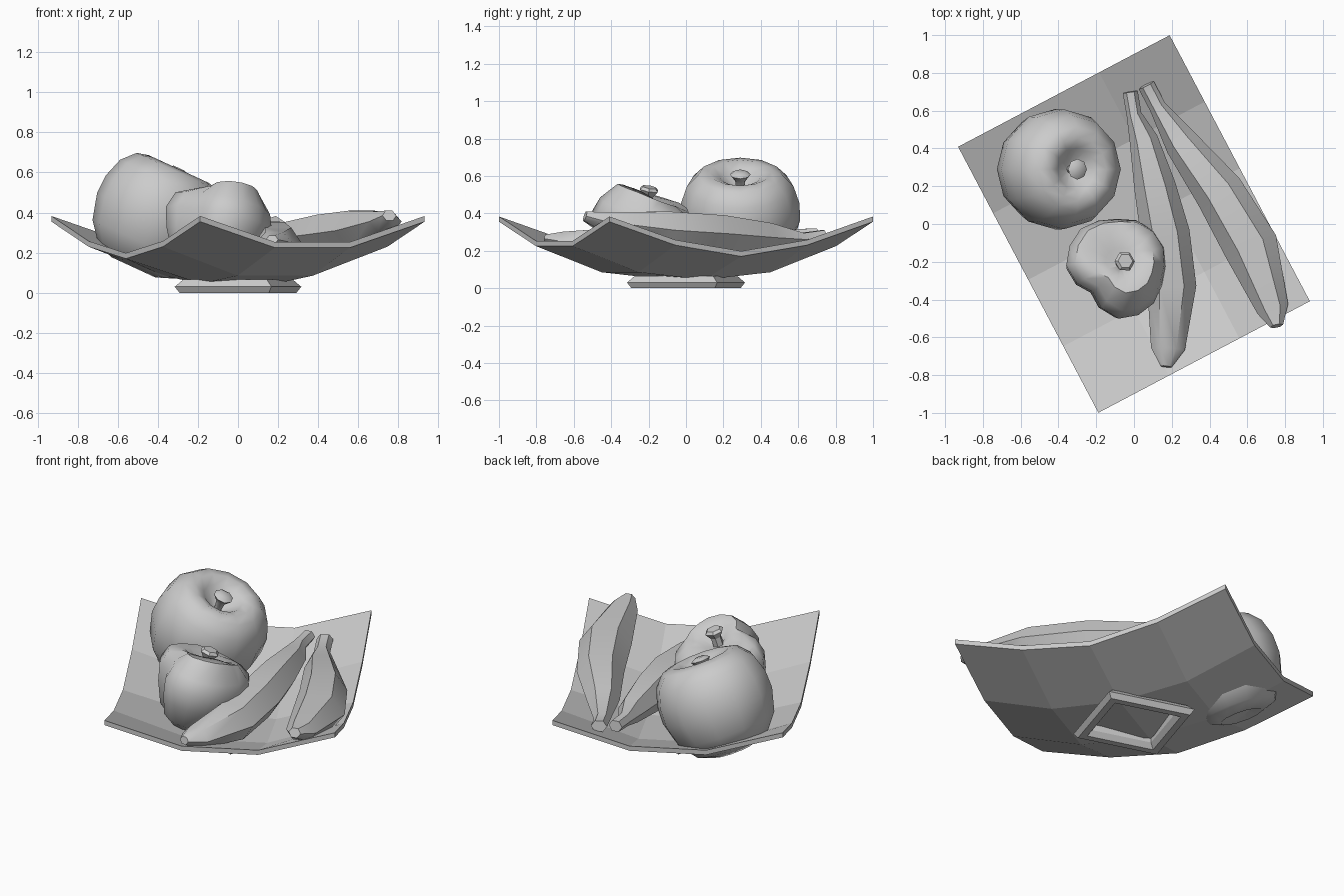
import bpy, bmesh
from math import sin, cos, pi, radians
from mathutils import Vector, Matrix, Euler

if "Cube" in bpy.data.objects:
    bpy.data.objects.remove(bpy.data.objects["Cube"])

ROT = Matrix.Rotation(radians(27.8), 4, 'Z')


def finish(name, bm, smooth=None):
    bmesh.ops.recalc_face_normals(bm, faces=bm.faces)
    me = bpy.data.meshes.new(name)
    bm.to_mesh(me)
    bm.free()
    ob = bpy.data.objects.new(name, me)
    bpy.context.collection.objects.link(ob)
    if smooth:
        bpy.ops.object.select_all(action='DESELECT')
        ob.select_set(True)
        bpy.context.view_layer.objects.active = ob
        bpy.ops.object.shade_smooth_by_angle(angle=radians(smooth))
    return ob


def loft(name, rings, smooth=None, closed=False, matrix=None):
    """Skin a list of point rings; cap the ends, or join last to first."""
    bm = bmesh.new()
    vs = [[bm.verts.new(p) for p in ring] for ring in rings]
    n = len(vs[0])
    pairs = list(zip(vs, vs[1:])) + ([(vs[-1], vs[0])] if closed else [])
    for a, b in pairs:
        for i in range(n):
            j = (i + 1) % n
            bm.faces.new((a[i], a[j], b[j], b[i]))
    if not closed:
        bm.faces.new(vs[0])
        bm.faces.new(vs[-1])
    if matrix:
        bm.transform(matrix)
    return finish(name, bm, smooth)


def ring(r, z, n, scale=lambda a: 1, lift=lambda a: 0):
    return [Vector((r * scale(a) * cos(a), r * scale(a) * sin(a), z + lift(a)))
            for a in (2 * pi * i / n for i in range(n))]


def tilted(loc, axis):
    return Matrix.Translation(loc) @ Vector((0, 0, 1)).rotation_difference(Vector(axis)).to_matrix().to_4x4()


# Tray: 3 x 4 panel dished slab
us, vs = (-.633, -.211, .211, .633), (-.796, -.398, 0, .398, .796)
inner, outer = (.355, .23, .17), None
heights = {True: (.17, .23, .355), False: (.045, .085, .225)}
bm = bmesh.new()
layers = []
for t in (0, .028):
    layers.append([[bm.verts.new((u, v, heights[abs(u) > .5][abs(k - 2)] + t))
                    for k, v in enumerate(vs)] for u in us])
for g in layers:
    for i in range(3):
        for k in range(4):
            bm.faces.new((g[i][k], g[i + 1][k], g[i + 1][k + 1], g[i][k + 1]))
lo, hi = [[g[i][0] for i in range(4)] + [g[3][k] for k in range(1, 5)]
          + [g[i][4] for i in (2, 1, 0)] + [g[0][k] for k in (3, 2, 1)] for g in layers]
for i in range(len(lo)):
    j = (i + 1) % len(lo)
    bm.faces.new((lo[i], lo[j], hi[j], hi[i]))
bm.transform(ROT)
finish("tray", bm)

# Foot: four-sided hollow ring
foot = [(.33, 0), (.357, .03), (.31, .065), (.24, .065), (.245, .03), (.275, 0)]
loft("tray_foot", [ring(r, z, 4) for r, z in foot], closed=True, matrix=ROT)

# Apple with dimpled crown
apple_m = tilted((-.40, .29, .39), (.42, 0, .91))
apple = [(.05, -.24), (.12, -.29), (.21, -.255), (.285, -.16), (.32, -.03), (.317, .07),
         (.285, .17), (.225, .235), (.165, .25), (.11, .225), (.03, .15)]
loft("apple", [ring(r, z, 12) for r, z in apple], 60, matrix=apple_m)
stem = [(.02, .14), (.027, .2), (.055, .24), (.03, .255)]
loft("apple_stem", [ring(r, z, 8) for r, z in stem], 40, matrix=apple_m)

# Bell pepper with one deep and two shallow creases
CREASES = ((225, .30), (345, .10), (95, .10))


def lobes(a):
    s = 1
    for deg, depth in CREASES:
        d = abs((a - radians(deg) + pi) % (2 * pi) - pi)
        s -= depth * max(0, 1 - d / .7)
    return s


pepper_m = tilted((-.10, -.235, .31), (.22, .16, .93))
pepper = [(.05, -.17), (.12, -.215), (.2, -.16), (.255, -.04), (.28, .06),
          (.25, .14), (.17, .195), (.09, .185), (.03, .14)]
loft("pepper", [ring(r, z, 16, lobes,
                     lambda a, z=z: .045 * cos(a - radians(310)) if z > .17 else 0)
                for r, z in pepper], 50, matrix=pepper_m)
pstem = [(.03, .12), (.03, .19), (.055, .225), (.04, .24)]
loft("pepper_stem", [ring(r, z, 6) for r, z in pstem], 30, matrix=pepper_m)


# Bananas: (x, y, z, half width, half height) stations
def banana(name, stations):
    pts = [Vector(s[:3]) for s in stations]
    rings = []
    for i, (p, s) in enumerate(zip(pts, stations)):
        t = (pts[min(i + 1, len(pts) - 1)] - pts[max(i - 1, 0)]).normalized()
        side = t.cross(Vector((0, 0, 1))).normalized()
        up = side.cross(t)
        rings.append([p + side * s[3] * cos(a) + up * s[4] * sin(a)
                      for a in (pi * k / 3 for k in range(6))])
    loft(name, rings, 50)


banana("banana_inner", [
    (-.02, .70, .29, .04, .035), (0, .58, .28, .04, .04), (.05, .45, .27, .075, .075),
    (.11, .20, .26, .11, .11), (.165, -.05, .25, .13, .12), (.20, -.33, .23, .13, .11),
    (.18, -.66, .25, .09, .06), (.17, -.755, .265, .03, .025)])
banana("banana_outer", [
    (.065, .735, .28, .045, .035), (.125, .62, .26, .045, .04), (.25, .43, .27, .09, .09),
    (.45, .17, .29, .13, .115), (.62, -.12, .31, .145, .115), (.735, -.45, .355, .085, .06),
    (.755, -.54, .385, .035, .03)])
